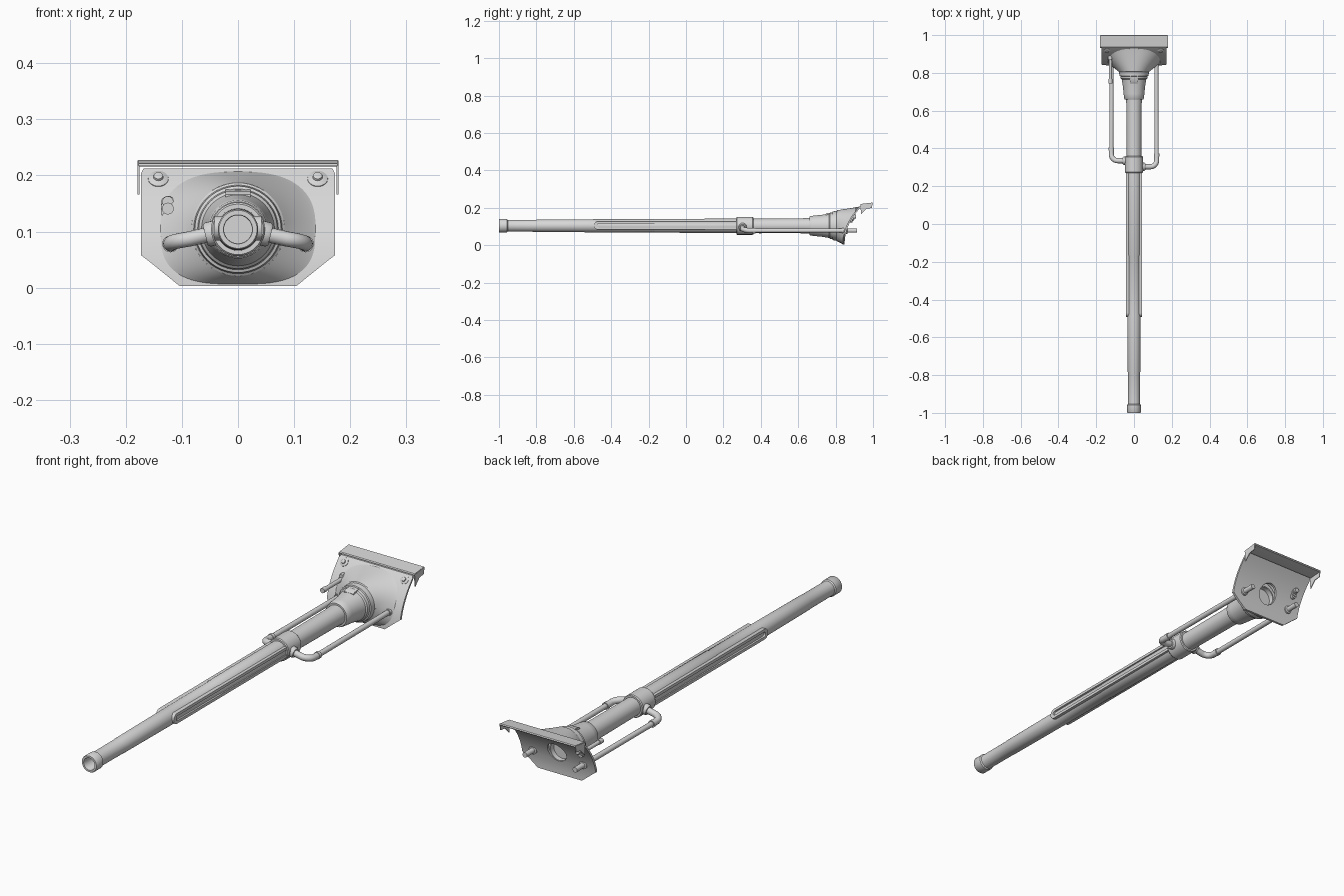
import bpy, bmesh, math
from mathutils import Vector

if "Cube" in bpy.data.objects:
    bpy.data.objects.remove(bpy.data.objects["Cube"])

AXIS = 0.104  # height of the barrel axis
steel = bpy.data.materials.new("light_steel_grey")
steel.diffuse_color = (0.68, 0.68, 0.68, 1)
steel.use_nodes = True
steel.node_tree.nodes["Principled BSDF"].inputs["Base Color"].default_value = steel.diffuse_color


def smooth(ob, angle=35):
    bpy.ops.object.select_all(action='DESELECT')
    ob.select_set(True)
    bpy.context.view_layer.objects.active = ob
    bpy.ops.object.shade_smooth_by_angle(angle=math.radians(angle))


def finish(name, bm):
    bmesh.ops.recalc_face_normals(bm, faces=bm.faces)
    me = bpy.data.meshes.new(name)
    bm.to_mesh(me)
    bm.free()
    me.materials.append(steel)
    ob = bpy.data.objects.new(name, me)
    bpy.context.collection.objects.link(ob)
    smooth(ob)
    return ob


def bridge_rings(bm, rings):
    for a, b in zip(rings, rings[1:]):
        n = len(a)
        for i in range(n):
            bm.faces.new((a[i], a[(i + 1) % n], b[(i + 1) % n], b[i]))


def lathe(name, profile, base=(0, 0, AXIS), direction=(0, 1, 0), n=40):
    """Turn (distance, radius) pairs around an axis; both ends are capped."""
    bm = bmesh.new()
    q = Vector((0, 0, 1)).rotation_difference(Vector(direction).normalized())
    rings = []
    for d, r in profile:
        rings.append([bm.verts.new(Vector(base) + q @ Vector(
            (r * math.cos(2 * math.pi * i / n), r * math.sin(2 * math.pi * i / n), d)))
            for i in range(n)])
    bridge_rings(bm, rings)
    bm.faces.new(rings[0])
    bm.faces.new(rings[-1])
    return finish(name, bm)


def pipe(name, pts, r, n=16):
    """Sweep a circle along a path."""
    pts = [Vector(p) for p in pts]
    bm = bmesh.new()
    rings = []
    for i, p in enumerate(pts):
        t = (pts[min(i + 1, len(pts) - 1)] - pts[max(i - 1, 0)]).normalized()
        u = t.cross(Vector((0, 0, 1))).normalized()
        v = u.cross(t)
        rings.append([bm.verts.new(p + r * (u * math.cos(2 * math.pi * k / n)
                      + v * math.sin(2 * math.pi * k / n))) for k in range(n)])
    bridge_rings(bm, rings)
    bm.faces.new(rings[0])
    bm.faces.new(rings[-1])
    return finish(name, bm)


def prism(name, outline, x0, x1):
    """Extrude a (y, z) outline along x."""
    bm = bmesh.new()
    a, b = ([bm.verts.new((x, y, z)) for y, z in outline] for x in (x0, x1))
    bridge_rings(bm, [a, b])
    bm.faces.new(a)
    bm.faces.new(b)
    return finish(name, bm)


# Barrel with hollow muzzle and open breech
lathe("barrel", [(-0.85, .025), (-0.998, .025), (-1, .026), (-1, .034), (-0.997, .036),
                 (-0.957, .036), (-0.953, .0315), (-0.8, .032), (-0.797, .033), (-0.48, .035),
                 (-0.17, .0355), (-0.167, .037), (0.3, .038), (0.62, .040), (0.66, .042),
                 (0.80, .046), (0.852, .046), (0.852, .041), (0.79, .041)])

# Collar around the barrel
lathe("collar", [(0.27, .036), (0.27, .045), (0.274, .048), (0.356, .048),
                 (0.36, .045), (0.36, .036)])

# Stepped socket between barrel and shield
lathe("socket", [(0.66, .038), (0.66, .049), (0.664, .052), (0.69, .055), (0.73, .059),
                 (0.765, .065), (0.77, .070), (0.782, .072), (0.784, .077), (0.805, .079),
                 (0.808, .083), (0.83, .083)], n=48)
prism("socket_lug", [(.745, .155), (.745, .166), (.752, .171), (.786, .175), (.79, .155)],
      -.022, .022)


# Curved shield plate
def plate_y(z):
    """Front face of the shield: upright at the bottom, sweeping back at the top."""
    return 0.838 + 0.095 * (max(z, 0) / 0.212) ** 2.2


def half_width(z):
    if z < .032:
        return .104 + (z - .003) / .029 * .036
    if z < .058:
        return .140 + (z - .032) / .026 * .032
    return .173 if z < .203 else .173 - (z - .203) * .5


bm = bmesh.new()
levels = [.003, .018, .032, .045, .058] + [.058 + .145 * i / 14 for i in range(1, 15)] + [.212]
front, back = [], []
for z in levels:
    w = half_width(z)
    for rows, off in ((front, 0), (back, .01)):
        rows.append([bm.verts.new((s * w, plate_y(z) + off, z)) for s in (-1, 1)])
bridge_rings(bm, [[f[0], f[1], b[1], b[0]] for f, b in zip(front, back)])
for i in (0, -1):
    bm.faces.new((front[i][0], front[i][1], back[i][1], back[i][0]))
shield = finish("shield", bm)

# Breech hole cut through the shield
cutter = lathe("breech_cutter", [(0.75, .043), (1.0, .043)])
cut = shield.modifiers.new("breech_hole", 'BOOLEAN')
cut.operation = 'DIFFERENCE'
cut.object = cutter
bpy.context.view_layer.objects.active = shield
bpy.ops.object.modifier_apply(modifier=cut.name)
bpy.data.objects.remove(cutter)
smooth(shield)

# Arched boss flowing from the shield into the socket
bm = bmesh.new()
rings = []
N = 64
for j in range(11):
    t = j / 10
    ring = []
    for i in range(N):
        c, s = math.cos(2 * math.pi * i / N), math.sin(2 * math.pi * i / N)
        e = 2 / 3.2 if s < 0 else 2 / 2.6
        bx = math.copysign(abs(c) ** e, c) * .144
        bz = .102 + math.copysign(abs(s) ** e, s) * (.106 if s > 0 else .098)
        x = bx + (c * .083 - bx) * t
        z = bz + (AXIS + s * .083 - bz) * t
        y0 = plate_y(bz) + .004
        ring.append(bm.verts.new((x, min(y0 + (.808 - y0) * t ** 1.1, plate_y(z) + .004), z)))
    rings.append(ring)
bridge_rings(bm, rings)
finish("shield_boss", bm)

# Hood above the top edge of the shield, with side flaps
prism("hood_top", [(.932, .217), (.936, .221), (.997, .228), (1, .224), (.997, .220), (.94, .216)],
      -.177, .177)
for side in (-1, 1):
    prism("hood_flap", [(.932, .218), (.998, .227), (.994, .199), (.965, .195), (.936, .166)],
          side * .1755, side * .179)

# Parts repeated on both sides
for s, y_arm in ((-1, .335), (1, .303)):
    # Grooved rail with a rounded nose
    outer = [(.27, .128)] + [(-.47 - .022 * math.sin(math.pi * k / 10),
                              .106 + .022 * math.cos(math.pi * k / 10)) for k in range(11)]
    outer += [(.27, .084)]
    inner = [(.27, .096)] + [(-.465 - .010 * math.sin(math.pi * k / 10),
                              .106 - .010 * math.cos(math.pi * k / 10)) for k in range(11)]
    inner += [(.27, .116)]
    prism("rail", outer + inner, s * .020, s * .042)

    # Port on the collar, bent arm and long rod to the shield
    d = Vector((s, 0, -.25))
    lathe("collar_port", [(.036, .022), (.055, .022), (.060, .019), (.060, .012)],
          (0, y_arm, .108), d, 24)
    bend = [(s * .035, y_arm, .099), (s * .06, y_arm, .093)]
    for k in range(9):
        a = math.pi / 2 * k / 8
        bend.append((s * (.086 + .034 * math.sin(a)), y_arm + .034 * (1 - math.cos(a)),
                     .087 - .009 * k / 8))
    bend.append((s * .120, y_arm + .06, .078))
    pipe("bent_arm", bend, .0135)
    lathe("rod_joint", [(0, .012), (0, .0150), (.014, .0150), (.014, .012)],
          (s * .120, y_arm + .055, .078), n=20)
    pipe("side_rod", [(s * .120, y_arm + .06, .078), (s * .118, .915, .078)], .011)
    lathe("rod_seat", [(0, .012), (0, .015), (.025, .016)], (s * .118, .835, .078), n=20)
    lathe("rod_nut", [(0, .017), (.010, .017), (.012, .014)], (s * .118, .852, .078), n=20)

    # Low domed bolts in the upper corners
    lathe("corner_bolt", [(-.004, .019), (.001, .018), (.004, .012), (.005, .009),
                          (.009, .008), (.010, .005)],
          (s * .142, plate_y(.194), .194), (0, -.75, .66), 24)

# Sighting tube on an oblong seat, with a rear pin
pipe("sight_tube", [(-.125, .75, .141), (-.125, .885, .141)], .0085)
lathe("sight_tube_head", [(0, .008), (0, .0105), (.022, .0105), (.022, .008)],
      (-.125, .745, .141), n=20)
for z in (.135, .143, .151):
    pipe("sight_seat", [(-.125, plate_y(z) - .005, z), (-.125, plate_y(z) + .018, z)], .0125)
pipe("sight_rear_pin", [(-.125, .87, .153), (-.125, .91, .153)], .010)
